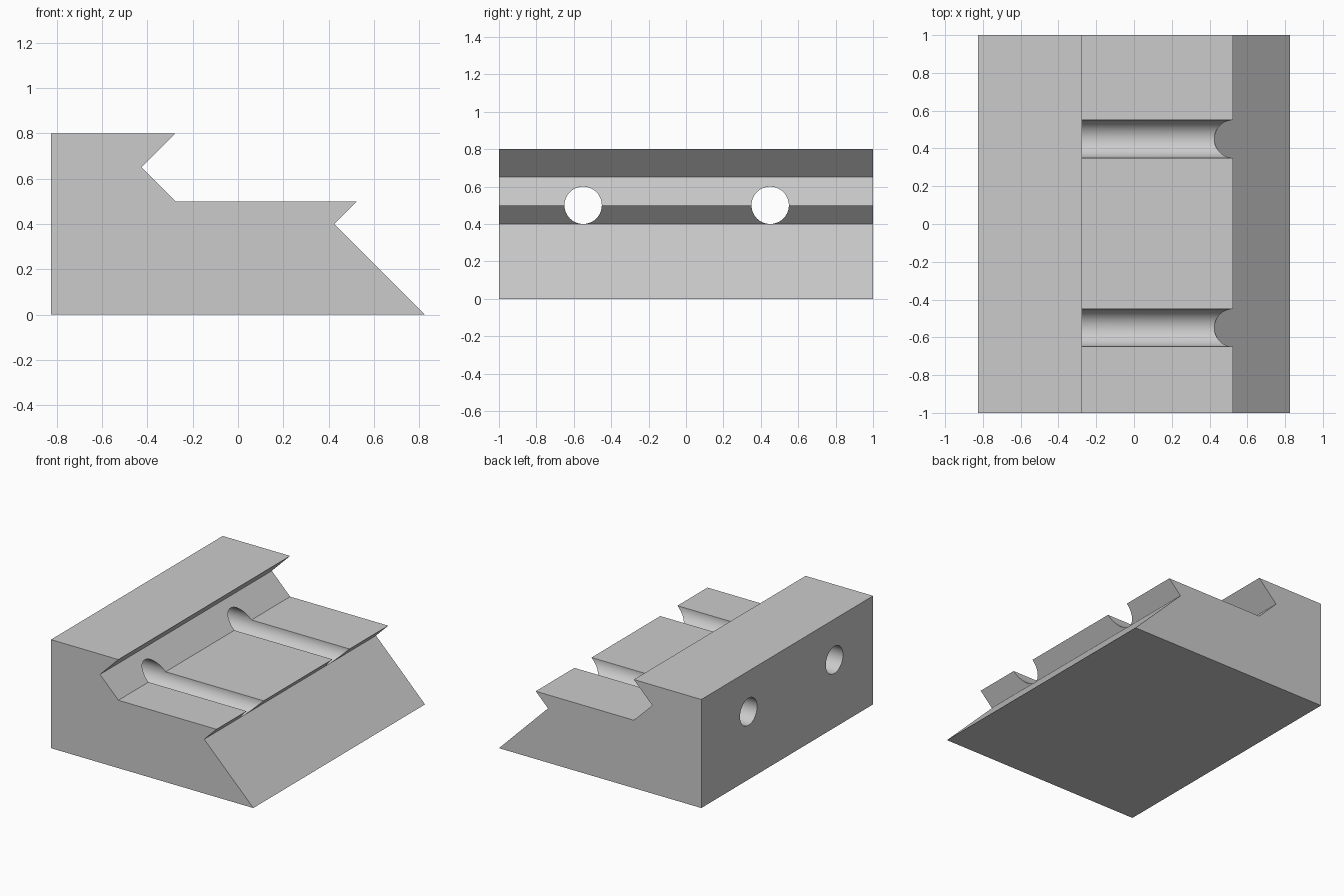
import bpy
import bmesh
import math

cube = bpy.data.objects.get("Cube")
if cube:
    bpy.data.objects.remove(cube, do_unlink=True)

# Plain grey material
grey = bpy.data.materials.new("plain_grey")
grey.use_nodes = True
colour = (0.6, 0.6, 0.6, 1)
grey.diffuse_color = colour
grey.node_tree.nodes["Principled BSDF"].inputs["Base Color"].default_value = colour

# Dovetail block: cross-section extruded along its length
profile = [(-0.825, 0), (0.825, 0), (0.425, 0.4), (0.525, 0.5),
           (-0.275, 0.5), (-0.425, 0.65), (-0.275, 0.8), (-0.825, 0.8)]
bm = bmesh.new()
section = bm.faces.new([bm.verts.new((x, -1, z)) for x, z in profile])
ext = bmesh.ops.extrude_face_region(bm, geom=[section])
bmesh.ops.translate(bm, vec=(0, 2, 0),
                    verts=[v for v in ext["geom"] if isinstance(v, bmesh.types.BMVert)])
bmesh.ops.recalc_face_normals(bm, faces=bm.faces)
mesh = bpy.data.meshes.new("dovetail_block")
bm.to_mesh(mesh)
bm.free()
mesh.materials.append(grey)
block = bpy.data.objects.new("dovetail_block", mesh)
bpy.context.collection.objects.link(block)

# Two round bolt channels bored across the block
for y in (-0.55, 0.45):
    bpy.ops.mesh.primitive_cylinder_add(vertices=64, radius=0.0998, depth=3,
                                        location=(0, y, 0.5),
                                        rotation=(0, math.pi / 2, 0))
    cutter = bpy.context.object
    cutter.name = "bolt_channel_cutter"
    cutter.hide_render = True
    cutter.data.materials.append(grey)
    bpy.context.view_layer.objects.active = block
    cut = block.modifiers.new("bolt_channel", "BOOLEAN")
    cut.operation = "DIFFERENCE"
    cut.solver = "EXACT"
    cut.object = cutter
    bpy.ops.object.modifier_apply(modifier=cut.name)
    bpy.data.objects.remove(cutter, do_unlink=True)

# Smooth channels, sharp block edges
bpy.ops.object.select_all(action="DESELECT")
block.select_set(True)
bpy.context.view_layer.objects.active = block
bpy.ops.object.shade_smooth_by_angle(angle=math.radians(30))
